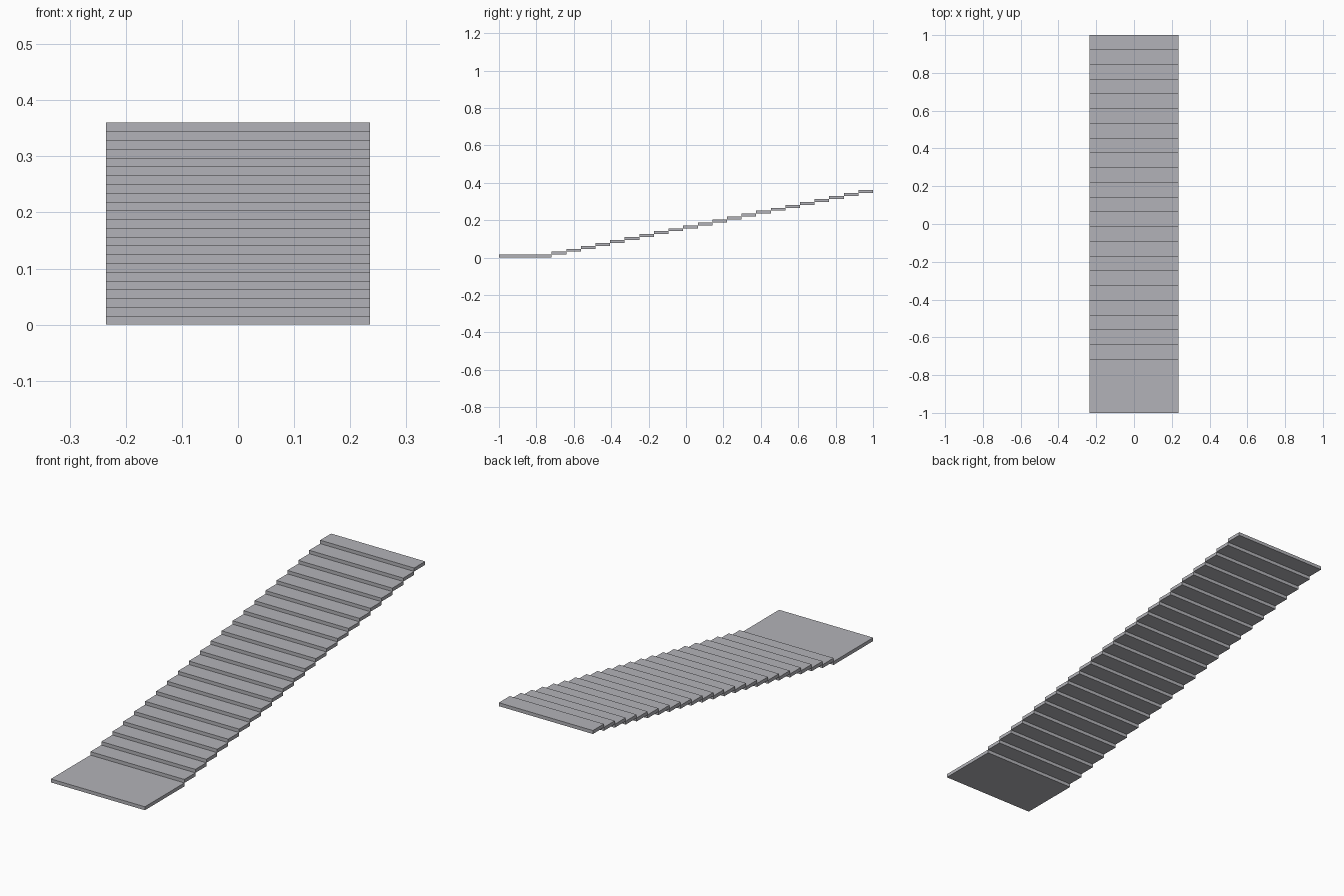
import bpy

cube = bpy.data.objects.get("Cube")
if cube:
    bpy.data.objects.remove(cube, do_unlink=True)

WIDTH = 0.47
STEPS = 22
LANDING_END = -0.718
TREAD = (1 - LANDING_END) / STEPS
RISE = 0.36 / (STEPS + 1)

# Single flat grey finish
grey = bpy.data.materials.new("cool_grey")
grey.use_nodes = True
colour = (0.45, 0.45, 0.48, 1)
grey.diffuse_color = colour
grey.node_tree.nodes["Principled BSDF"].inputs["Base Color"].default_value = colour


def slab(name, y0, y1, z0):
    """Flat slab, one rise thick, spanning y0 to y1."""
    bpy.ops.mesh.primitive_cube_add(size=1)
    ob = bpy.context.object
    ob.name = name
    ob.location = (0, (y0 + y1) / 2, z0 + RISE / 2)
    ob.scale = (WIDTH, y1 - y0, RISE)
    bpy.ops.object.transform_apply(location=False, rotation=False, scale=True)
    ob.data.materials.append(grey)


# Long lower landing
slab("landing", -1, LANDING_END, 0)

# Rising flight of treads, each resting at the top level of the one before
for i in range(STEPS):
    y = LANDING_END + i * TREAD
    slab(f"step_{i + 1}", y, y + TREAD, (i + 1) * RISE)
